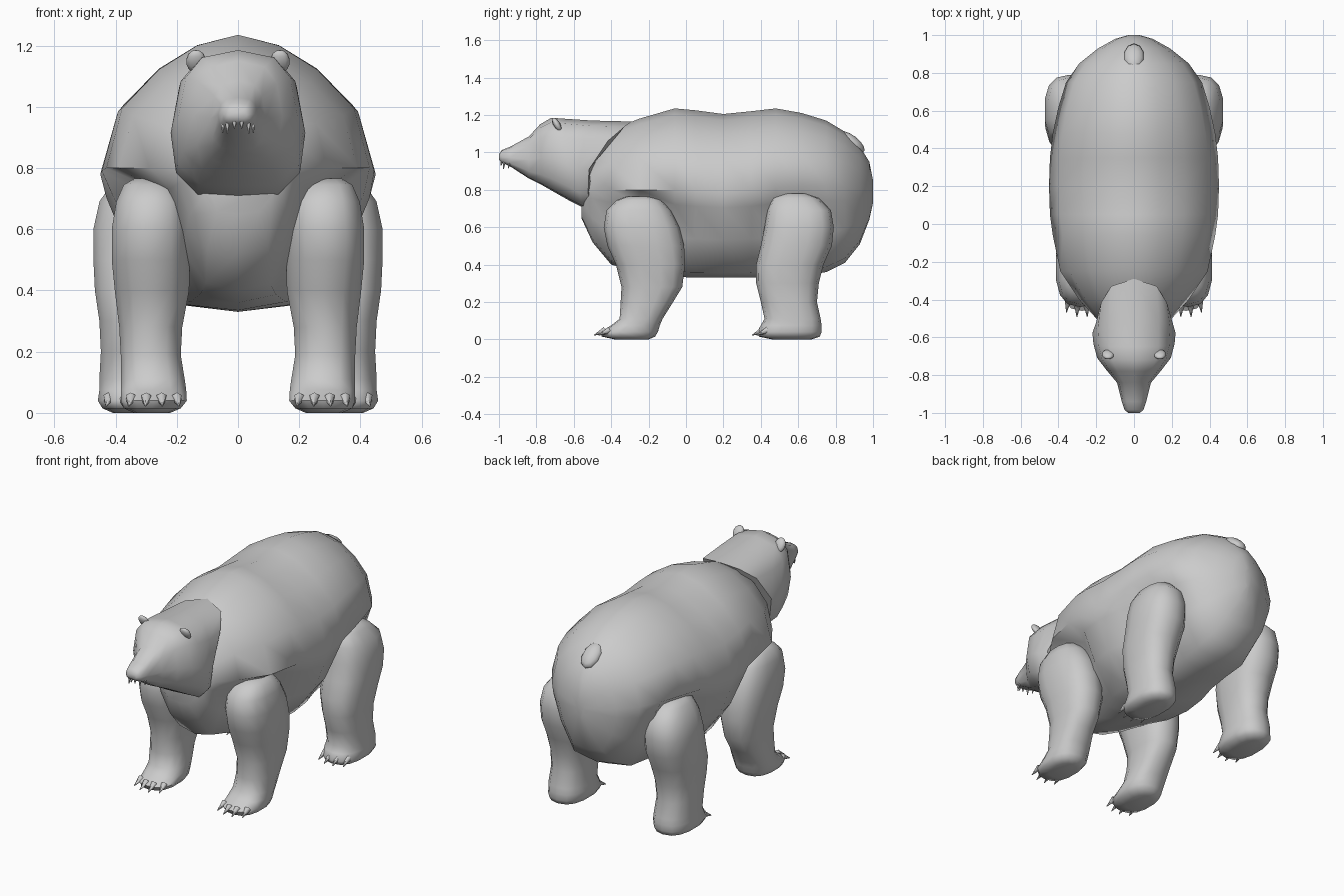
import bpy, bmesh, math
from mathutils import Vector, Matrix

fur = bpy.data.materials.new("plain_grey")
fur.diffuse_color = (0.6, 0.6, 0.6, 1)


def finish(name, bm, mirror=False, angle=60):
    bmesh.ops.recalc_face_normals(bm, faces=bm.faces[:])
    mesh = bpy.data.meshes.new(name)
    bm.to_mesh(mesh)
    bm.free()
    ob = bpy.data.objects.new(name, mesh)
    bpy.context.collection.objects.link(ob)
    mesh.materials.append(fur)
    bpy.ops.object.select_all(action='DESELECT')
    ob.select_set(True)
    bpy.context.view_layer.objects.active = ob
    bpy.ops.object.shade_smooth_by_angle(angle=math.radians(angle))
    if mirror:
        ob.modifiers.new("Mirror", 'MIRROR').use_mirror_merge = False
    return ob


def loft(name, rings, mirror=False):
    bm = bmesh.new()
    loops = [[bm.verts.new(p) for p in ring] for ring in rings]
    n = len(loops[0])
    for a, b in zip(loops, loops[1:]):
        for i in range(n):
            j = (i + 1) % n
            bm.faces.new((a[i], a[j], b[j], b[i]))
    bm.faces.new(loops[0])
    bm.faces.new(loops[-1])
    return finish(name, bm, mirror)


def both_sides(half):
    """Close a half outline running from top centre to bottom centre."""
    return half + [(-x, y, z) for x, y, z in half[-2:0:-1]]


def blob(name, centre, size, tilt, mirror=False):
    bm = bmesh.new()
    bmesh.ops.create_uvsphere(bm, u_segments=10, v_segments=7, radius=1)
    m = Matrix.Translation(centre) @ Matrix.Rotation(tilt, 4, 'X') @ Matrix.Diagonal((*size, 1))
    bmesh.ops.transform(bm, matrix=m, verts=bm.verts[:])
    return finish(name, bm, mirror)


def spikes(name, items, radius):
    """Small cones, each from a base point to a tip."""
    bm = bmesh.new()
    for base, tip in items:
        base, tip = Vector(base), Vector(tip)
        d = tip - base
        m = Matrix.Translation((base + tip) / 2) @ d.to_track_quat('Z', 'Y').to_matrix().to_4x4()
        bmesh.ops.create_cone(bm, cap_ends=True, segments=6, radius1=radius,
                              radius2=0.002, depth=d.length, matrix=m)
    return finish(name, bm, True)


# Body: y, top z, shoulder z, width, under-ledge width, flank width, belly z
body = [
    (-0.56, 0.85, 0.78, 0.14, 0.14, 0.11, 0.65),
    (-0.50, 1.00, 0.80, 0.20, 0.19, 0.16, 0.52),
    (-0.40, 1.12, 0.80, 0.29, 0.22, 0.17, 0.40),
    (-0.25, 1.18, 0.80, 0.39, 0.26, 0.20, 0.36),
    (-0.06, 1.235, 0.80, 0.43, 0.31, 0.25, 0.335),
    (0.05, 1.225, 0.79, 0.445, 0.41, 0.33, 0.33),
    (0.20, 1.205, 0.78, 0.45, 0.43, 0.36, 0.33),
    (0.35, 1.22, 0.79, 0.445, 0.41, 0.33, 0.33),
    (0.48, 1.235, 0.81, 0.43, 0.33, 0.27, 0.33),
    (0.62, 1.21, 0.82, 0.40, 0.30, 0.25, 0.34),
    (0.75, 1.17, 0.82, 0.36, 0.32, 0.26, 0.36),
    (0.85, 1.11, 0.81, 0.29, 0.28, 0.23, 0.41),
    (0.93, 1.03, 0.80, 0.19, 0.19, 0.16, 0.51),
    (0.98, 0.95, 0.80, 0.10, 0.10, 0.08, 0.64),
    (1.00, 0.85, 0.79, 0.03, 0.03, 0.02, 0.73),
]
rings = []
for y, zt, zm, w, wm, wl, zb in body:
    up, down = zt - zm, zm - zb
    rings.append(both_sides([
        (0, y, zt), (0.31 * w, y, zm + 0.92 * up), (0.6 * w, y, zm + 0.74 * up),
        (0.88 * w, y, zm + 0.45 * up), (w, y, zm), (wm, y, zm - 0.17 * down),
        (wl, y, zm - 0.55 * down), (0.62 * wl, y, zm - 0.94 * down), (0, y, zb)]))
loft("body", rings)

# Head and neck: top y, top z, bottom y, bottom z, width, forward bulge
head = [
    (-0.29, 1.165, -0.49, 0.70, 0.20, 0.12),
    (-0.50, 1.17, -0.55, 0.705, 0.22, 0.05),
    (-0.65, 1.18, -0.62, 0.74, 0.215, 0),
    (-0.72, 1.185, -0.70, 0.785, 0.195, 0),
    (-0.78, 1.15, -0.77, 0.825, 0.145, 0),
    (-0.84, 1.085, -0.84, 0.86, 0.09, 0),
    (-0.94, 1.03, -0.94, 0.925, 0.065, 0),
    (-0.985, 1.012, -0.985, 0.945, 0.05, 0),
    (-1.0, 0.99, -1.0, 0.96, 0.03, 0),
]
outline = [(0, 1), (0.6, 0.94), (0.87, 0.78), (1, 0.45), (0.92, 0.17), (0.6, 0.02), (0, 0)]
rings = []
for yt, zt, yb, zb, w, bulge in head:
    rings.append(both_sides([
        (w * u, yb + (yt - yb) * f - bulge * 4 * f * (1 - f), zb + (zt - zb) * f)
        for u, f in outline]))
loft("head", rings)

# Ears and tail
blob("ears", (0.137, -0.69, 1.148), (0.033, 0.018, 0.042), math.radians(30), True)
blob("tail", (0, 0.885, 1.055), (0.055, 0.085, 0.035), math.radians(-38))

# Teeth under the snout tip
spikes("teeth", [((x, y, 0.95), (x, y - 0.004, z)) for x, y, z in
                 [(0.012, -0.985, 0.93), (0.035, -0.972, 0.912), (0.05, -0.945, 0.915)]], 0.008)


# Legs: z, front y, back y, inner x, outer x
def leg(name, rows):
    n, rings = 14, []
    for z, y0, y1, x0, x1 in rows:
        ring = []
        for i in range(n):
            a = math.tau * (i + 0.5) / n
            c, s = math.cos(a), math.sin(a)
            ring.append(((x0 + x1) / 2 + (x1 - x0) / 2 * math.copysign(abs(c) ** 0.8, c),
                         (y0 + y1) / 2 + (y1 - y0) / 2 * math.copysign(abs(s) ** 0.8, s), z))
        rings.append(ring)
    loft(name, rings, True)


leg("front_legs", [
    (0.765, -0.31, -0.18, 0.24, 0.34), (0.745, -0.37, -0.13, 0.20, 0.375),
    (0.69, -0.425, -0.08, 0.165, 0.40), (0.60, -0.44, -0.035, 0.155, 0.415),
    (0.50, -0.42, -0.01, 0.155, 0.415), (0.40, -0.375, -0.005, 0.157, 0.405),
    (0.28, -0.345, -0.02, 0.18, 0.39), (0.19, -0.35, -0.075, 0.185, 0.385),
    (0.11, -0.355, -0.125, 0.172, 0.385), (0.075, -0.40, -0.14, 0.167, 0.385),
    (0.04, -0.46, -0.15, 0.165, 0.385), (0.015, -0.45, -0.165, 0.185, 0.375),
    (0.0, -0.38, -0.2, 0.22, 0.34)])
leg("back_legs", [
    (0.78, 0.52, 0.64, 0.29, 0.38), (0.755, 0.46, 0.71, 0.25, 0.41),
    (0.69, 0.435, 0.775, 0.22, 0.455), (0.60, 0.42, 0.79, 0.21, 0.475),
    (0.50, 0.40, 0.78, 0.21, 0.475), (0.40, 0.375, 0.735, 0.215, 0.47),
    (0.30, 0.375, 0.71, 0.235, 0.455), (0.20, 0.40, 0.70, 0.245, 0.45),
    (0.11, 0.42, 0.72, 0.24, 0.455), (0.075, 0.40, 0.725, 0.235, 0.455),
    (0.04, 0.38, 0.725, 0.235, 0.46), (0.015, 0.39, 0.715, 0.25, 0.445),
    (0.0, 0.46, 0.67, 0.29, 0.41)])


# Claws: four per foot, set in a shallow arc
def claws(name, cx, front):
    items = []
    for k in (-1.5, -0.5, 0.5, 1.5):
        x, y = cx + 0.05 * k, front + 0.012 * k * k
        items.append(((x, y + 0.025, 0.05), (x + 0.005 * k, y - 0.035, 0.022)))
    spikes(name, items, 0.018)


claws("front_claws", 0.275, -0.46)
claws("back_claws", 0.348, 0.385)
